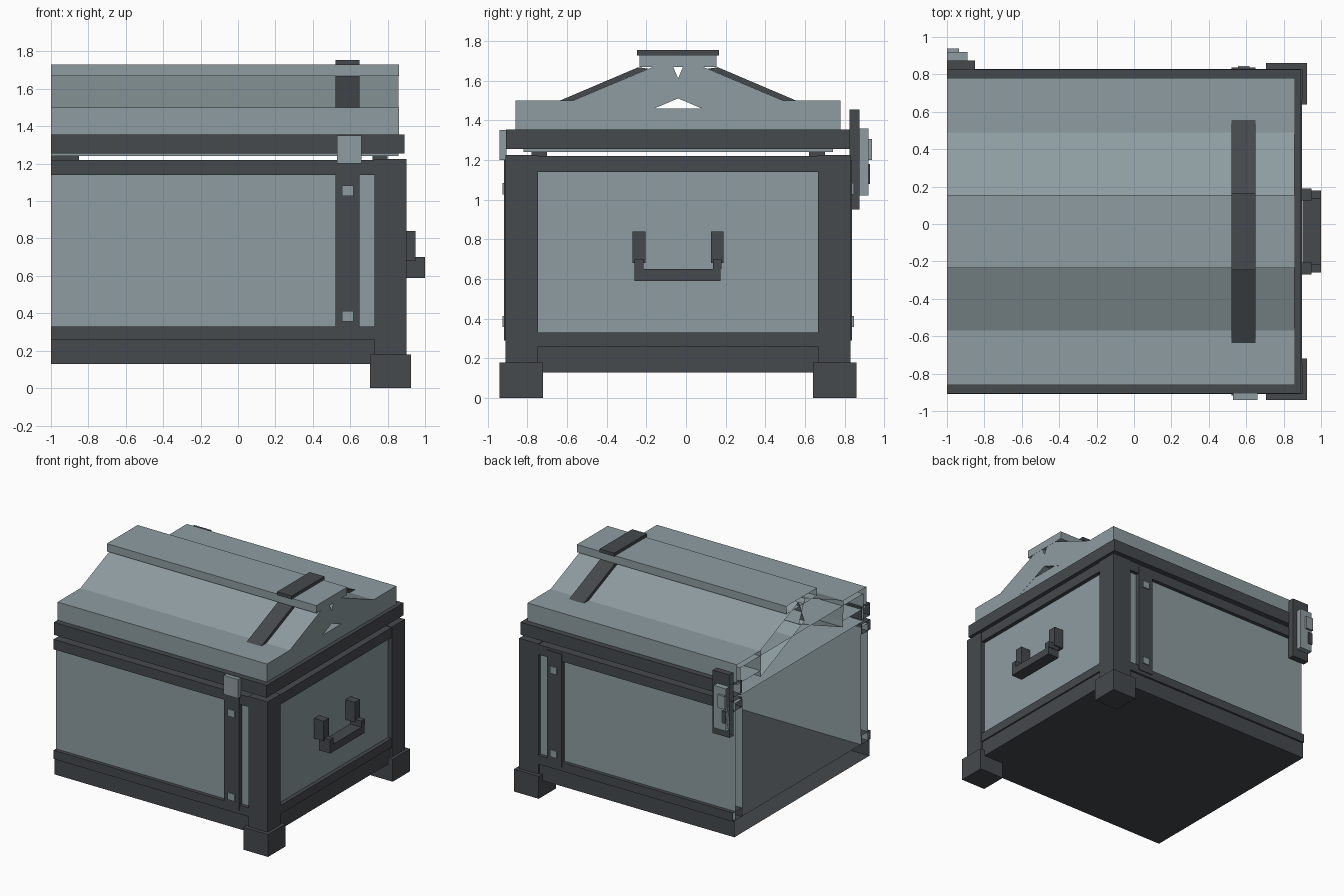
import bpy, bmesh

if "Cube" in bpy.data.objects:
    bpy.data.objects.remove(bpy.data.objects["Cube"])

CY = -0.04   # plane of symmetry between front and back
CUT = -1.0   # open left end


def material(name, rgb):
    m = bpy.data.materials.new(name)
    m.diffuse_color = (*rgb, 1)
    m.use_nodes = True
    m.node_tree.nodes["Principled BSDF"].inputs["Base Color"].default_value = m.diffuse_color
    return m


LIGHT = material("grey_blue_panel", (0.27, 0.335, 0.355))
DARK = material("charcoal_frame", (0.060, 0.067, 0.074))


def prism(name, profile, x0, x1, mat, mirror=False):
    """Extrude a (y, z) profile along x; parts reaching the cut stay open there."""
    for side in ((1, -1) if mirror else (1,)):
        bm = bmesh.new()
        pts = [(CY + side * (y - CY), z) for y, z in profile]
        a = [bm.verts.new((x0, y, z)) for y, z in pts]
        b = [bm.verts.new((x1, y, z)) for y, z in pts]
        n = len(pts)
        bm.faces.new(b)
        cap = bm.faces.new(a[::-1])
        for i in range(n):
            j = (i + 1) % n
            bm.faces.new((a[i], a[j], b[j], b[i]))
        bmesh.ops.recalc_face_normals(bm, faces=bm.faces[:])
        if x0 <= CUT:
            bmesh.ops.delete(bm, geom=[cap], context='FACES_ONLY')
        label = name + (("_front" if side > 0 else "_back") if mirror else "")
        me = bpy.data.meshes.new(label)
        bm.to_mesh(me)
        bm.free()
        me.materials.append(mat)
        bpy.context.collection.objects.link(bpy.data.objects.new(label, me))


def box(name, x, y, z, mat, mirror=False):
    prism(name, [(y[0], z[0]), (y[1], z[0]), (y[1], z[1]), (y[0], z[1])],
          x[0], x[1], mat, mirror)


# Body: floor, wall panels
box("floor_base", (CUT, 0.885), (-0.895, 0.815), (0.13, 0.26), DARK)
box("wall_panel", (CUT, 0.86), (-0.88, -0.79), (0.26, 1.2), LIGHT, True)
box("end_panel", (0.78, 0.865), (-0.8, 0.72), (0.26, 1.2), LIGHT)

# Body frame: rails, corner posts, feet
for label, z in (("lower_rail", (0.26, 0.33)), ("upper_rail", (1.14, 1.22))):
    box(label, (CUT, 0.89), (-0.91, -0.80), z, DARK, True)
    box("end_" + label, (0.79, 0.897), (-0.80, 0.72), z, DARK)
box("corner_post", (0.73, 0.9), (-0.91, -0.745), (0.13, 1.225), DARK, True)
box("foot", (0.705, 0.925), (-0.94, -0.72), (0.0, 0.18), DARK, True)

# Body straps with square rivets, catch plate on the front
box("body_strap", (0.52, 0.65), (-0.917, -0.87), (0.29, 1.2), DARK, True)
for label, z in (("lower_rivet", 0.385), ("upper_rivet", 1.055)):
    box(label, (0.557, 0.617), (-0.926, -0.91), (z - 0.028, z + 0.028), LIGHT, True)
box("catch_plate", (0.53, 0.66), (-0.94, -0.905), (1.2, 1.352), LIGHT)

# Lid rim and underside
box("lid_rim", (CUT, 0.89), (-0.907, -0.80), (1.255, 1.355), DARK, True)
box("lid_end_rim", (0.79, 0.89), (-0.80, 0.72), (1.255, 1.355), DARK)
box("lid_floor", (CUT, 0.858), (-0.82, 0.74), (1.24, 1.46), LIGHT)
box("lid_spacer", (0.72, 0.8), (-0.78, -0.70), (1.22, 1.25), DARK, True)

# Lid: side beams, crossing sloped slabs, ridge
box("lid_beam", (CUT, 0.86), (-0.86, -0.56), (1.34, 1.5), LIGHT, True)
prism("lid_slope", [(-0.57, 1.5), (-0.08, 1.706), (-0.004, 1.526), (-0.56, 1.29)],
      CUT, 0.859, LIGHT, True)
box("lid_ridge", (CUT, 0.86), (-0.235, 0.155), (1.668, 1.73), LIGHT)

# Lid strap
prism("lid_strap", [(-0.635, 1.5), (-0.24, 1.668), (-0.19, 1.66), (-0.57, 1.5)],
      0.52, 0.65, DARK, True)
box("ridge_strap", (0.52, 0.65), (-0.247, 0.167), (1.728, 1.755), DARK)

# Carry handle on the right end
box("handle_grip", (0.9, 1.0), (-0.26, 0.175), (0.59, 0.65), DARK)
for label, y in (("handle_arm", (-0.26, -0.215)),):
    box(label, (0.9, 1.0), y, (0.65, 0.70), DARK, True)
box("handle_mount", (0.86, 0.95), (-0.27, -0.205), (0.68, 0.84), DARK, True)

# Lock on the back at the open end
box("lock_plate", (CUT, -0.85), (0.825, 0.875), (0.95, 1.455), DARK)
box("lock_body", (CUT, -0.89), (0.875, 0.92), (1.02, 1.36), LIGHT)
box("lock_button", (CUT, -0.935), (0.92, 0.937), (1.2, 1.305), LIGHT)
box("keyhole", (CUT, -0.965), (0.92, 0.927), (1.08, 1.18), DARK)
